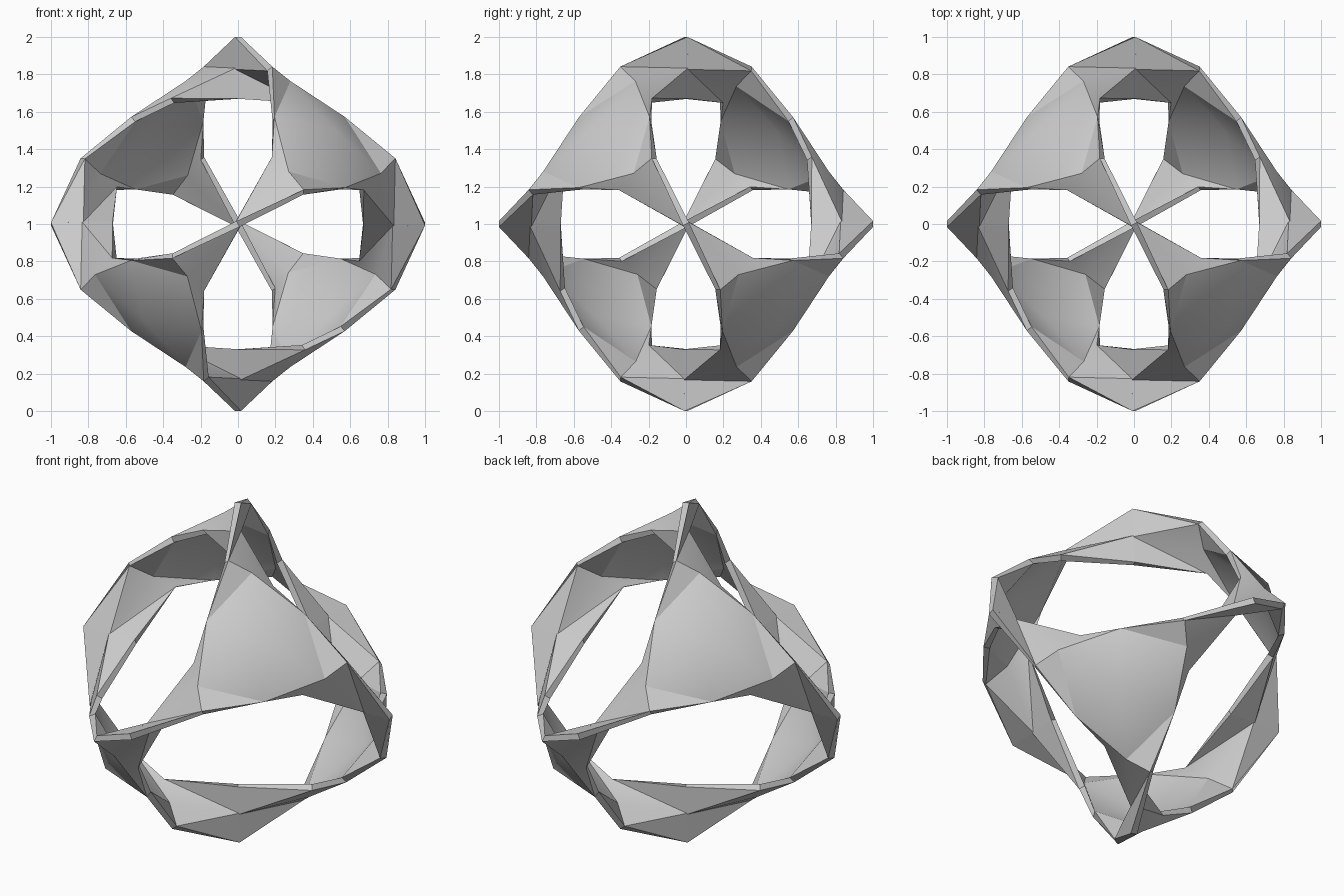
import bpy
import bmesh
import math
from mathutils import Matrix, Vector

cube = bpy.data.objects.get("Cube")
if cube:
    bpy.data.objects.remove(cube)

THICKNESS = 0.035

grey = bpy.data.materials.new("plain grey")
grey.use_nodes = True
colour = (0.6, 0.6, 0.6, 1)
grey.diffuse_color = colour
grey.node_tree.nodes["Principled BSDF"].inputs["Base Color"].default_value = colour

# One third of a panel: the arm that reaches the bottom corner
ARM = {
    "inner": (0, 0, -0.67),
    "middle": (0, 0, -0.83),
    "outer": (0, 0, -1),
    "high": (-0.17, -0.35, -0.83),
    "low": (-0.35, -0.19, -0.66),
    "ridge": (-0.27, -0.27, -0.75),
    "edge": (-0.56, -0.19, -0.56),
}


def make_panel():
    """Three-armed panel whose arms twist into radial end edges."""
    bm = bmesh.new()
    centre = bm.verts.new((-0.5, -0.5, -0.5))
    arms = []
    for turn in range(3):
        arm = {}
        for name, (x, y, z) in ARM.items():
            point = [(x, y, z), (z, x, y), (y, z, x)][turn]
            arm[name] = bm.verts.new(point)
        arms.append(arm)
    for i, a in enumerate(arms):
        following = arms[(i + 1) % 3]
        previous = arms[(i + 2) % 3]
        # Twisted end of the arm
        for tri in (("middle", "outer", "high"), ("middle", "high", "ridge"),
                    ("middle", "ridge", "low"), ("middle", "low", "inner"),
                    ("ridge", "edge", "low")):
            bm.faces.new([a[n] for n in tri])
        # Fan around the panel centre
        bm.faces.new((a["ridge"], a["high"], previous["edge"]))
        bm.faces.new((centre, a["edge"], a["ridge"]))
        bm.faces.new((centre, following["ridge"], a["edge"]))
    bmesh.ops.recalc_face_normals(bm, faces=bm.faces)
    mesh = bpy.data.meshes.new("panel")
    bm.to_mesh(mesh)
    bm.free()
    mesh.materials.append(grey)
    return mesh


# First panel, given its thickness and soft shading
first = bpy.data.objects.new("front_right_lower_panel", make_panel())
bpy.context.collection.objects.link(first)
solid = first.modifiers.new("thickness", "SOLIDIFY")
solid.thickness = THICKNESS
solid.offset = 0
bpy.context.view_layer.objects.active = first
first.select_set(True)
bpy.ops.object.modifier_apply(modifier=solid.name)
bpy.ops.object.shade_smooth_by_angle(angle=math.radians(30))
lift = Matrix.Translation(Vector((0, 0, 1)))
first.matrix_world = lift

# The other three panels are half turns of the first
for name, axis in (("back_right_upper_panel", "X"),
                   ("front_left_upper_panel", "Y"),
                   ("back_left_lower_panel", "Z")):
    panel = bpy.data.objects.new(name, first.data)
    panel.matrix_world = lift @ Matrix.Rotation(math.pi, 4, axis)
    bpy.context.collection.objects.link(panel)
